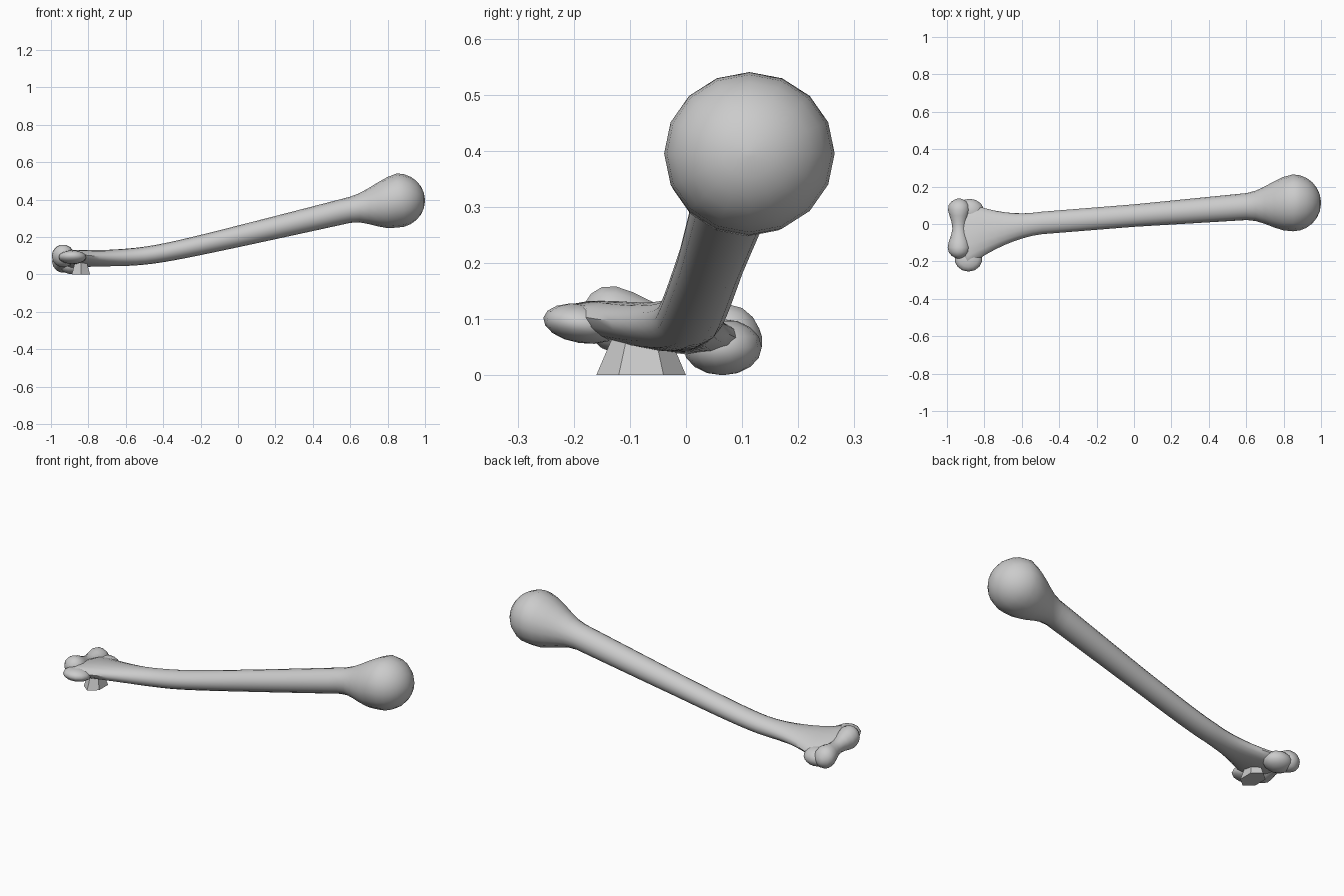
import bpy
import bmesh
import math
from mathutils import Matrix, Vector

default_cube = bpy.data.objects.get("Cube")
if default_cube:
    bpy.data.objects.remove(default_cube)

bone = bpy.data.materials.new("bone_grey")
bone.use_nodes = True
grey = (.6, .6, .6, 1)
bone.diffuse_color = grey
bone.node_tree.nodes["Principled BSDF"].inputs["Base Color"].default_value = grey


def finish(name, bm, angle=50):
    """Turn a bmesh into a named, shaded object."""
    bmesh.ops.recalc_face_normals(bm, faces=bm.faces)
    mesh = bpy.data.meshes.new(name)
    bm.to_mesh(mesh)
    bm.free()
    mesh.materials.append(bone)
    obj = bpy.data.objects.new(name, mesh)
    bpy.context.collection.objects.link(obj)
    bpy.ops.object.select_all(action="DESELECT")
    obj.select_set(True)
    bpy.context.view_layer.objects.active = obj
    bpy.ops.object.shade_smooth_by_angle(angle=math.radians(angle))


def loft(name, positions, section, sides=16):
    """Skin the closed sections that a rule gives at each position."""
    bm = bmesh.new()
    rings = []
    for position in positions:
        centre, side, up = section(position)
        angles = [math.tau * i / sides for i in range(sides)]
        rings.append([bm.verts.new(centre + side * math.cos(a) + up * math.sin(a))
                      for a in angles])
    for ring, following in zip(rings, rings[1:]):
        for i in range(sides):
            bm.faces.new((ring[i - 1], ring[i], following[i], following[i - 1]))
    bm.faces.new(rings[0])
    bm.faces.new(rings[-1])
    finish(name, bm)


def blob(name, centre, radii, tilt=0):
    """Low-poly ellipsoid, tilted about the long axis of the bone."""
    bm = bmesh.new()
    bmesh.ops.create_uvsphere(bm, u_segments=14, v_segments=8, radius=1)
    placement = (Matrix.Translation(centre) @ Matrix.Rotation(tilt, 4, "X")
                 @ Matrix.Diagonal((*radii, 1)))
    bmesh.ops.transform(bm, verts=bm.verts, matrix=placement)
    finish(name, bm)


def ramp(value, start, end):
    return min(max((value - start) / (end - start), 0), 1)


def ease(t):
    return t * t * (3 - 2 * t)


# Shaft: a gently bent rod that spreads into a flat blade and swells into a ball
head_start, head_length, blade_end = .85, .15, -.94


def shaft_section(x):
    blade = ramp(x, -.5, -.9)
    swell = ease(ramp(x, .6, head_start))
    dome = math.sqrt(1 - ramp(x, head_start, head_start + head_length) ** 2)
    close = 1 - .4 * ramp(x, -.89, blade_end)
    along = min(x, head_start)
    rise = .2 + .24 * along
    floor = .08
    height = (rise + floor + math.hypot(rise - floor, .04)) / 2
    depth = .045 + .08 * along - .03 * blade
    half_width = .06 + .02 * max(along, 0) + .12 * blade ** 2 + .075 * swell
    half_height = .058 + .02 * along + .07 * swell
    twist = Matrix.Rotation(-.17 * blade, 3, "X")
    return (Vector((x, depth, height - .01 * swell)),
            twist @ Vector((0, half_width * dome * close, 0)),
            twist @ Vector((0, 0, half_height * dome * close)))


steps = 36
body = [blade_end + (head_start - blade_end) * i / steps for i in range(steps)]
ball = [head_start + head_length * math.sin(math.pi / 2 * i / 6.2) for i in range(7)]
loft("shaft_and_head", body + ball, shaft_section)


# Joint spool: two rounded rims with a waist between, sloping down to the back
def spool_section(s):
    y = -.025 + .16 * s
    radius = .05 + .014 * math.cos(math.tau * (y + .14) / .24)
    radius *= math.sqrt(max(1 - s ** 6, .03))
    return (Vector((-.935, y, .08 - .15 * y)),
            Vector((radius, 0, 0)), Vector((0, 0, radius)))


loft("joint_spool", [-math.cos(math.pi * i / 14) for i in range(15)], spool_section, 14)

# Knobs at either edge of the blade
blob("front_knob", (-.885, -.185, .092), (.075, .07, .035), -.15)
blob("back_lobe", (-.88, .065, .05), (.08, .07, .05))

# Faceted spur under the blade
bm = bmesh.new()
bmesh.ops.create_cone(bm, cap_ends=True, segments=6, radius1=.08, radius2=.05, depth=.07)
spur_place = Matrix.Translation((-.84, -.08, .035)) @ Matrix.Diagonal((.7, 1, 1, 1))
bmesh.ops.transform(bm, verts=bm.verts, matrix=spur_place)
finish("under_spur", bm, 20)
